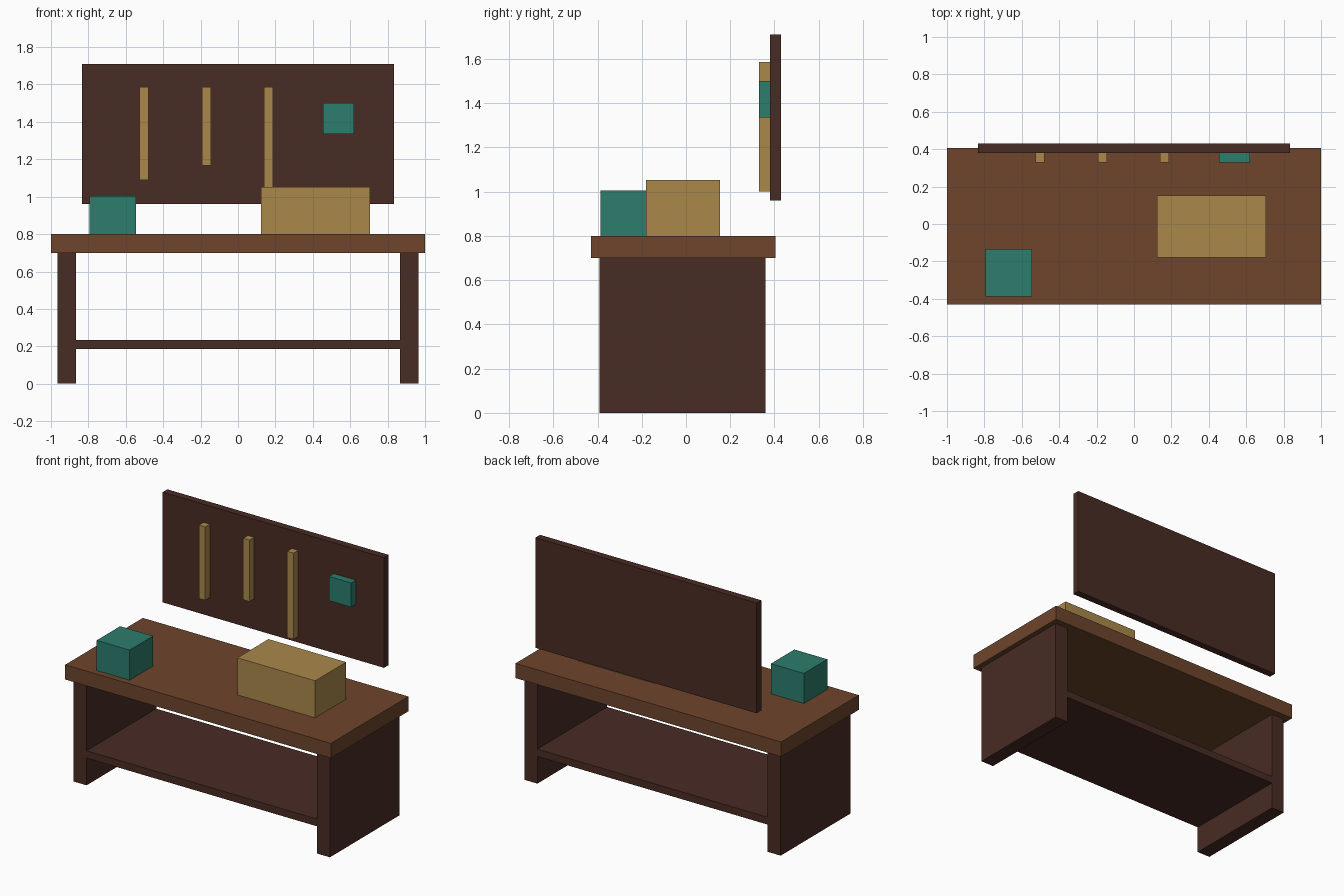
import bpy

if "Cube" in bpy.data.objects:
    bpy.data.objects.remove(bpy.data.objects["Cube"])


def material(name, rgb):
    m = bpy.data.materials.new(name)
    m.diffuse_color = (*rgb, 1.0)
    m.use_nodes = True
    m.node_tree.nodes["Principled BSDF"].inputs["Base Color"].default_value = m.diffuse_color
    return m


BROWN = material("mid_brown_wood", (0.156, 0.060, 0.025))
DARK = material("dark_brown_wood", (0.067, 0.025, 0.018))
TAN = material("tan", (0.40, 0.25, 0.070))
TEAL = material("teal", (0.025, 0.205, 0.150))


def box(name, x, y, z, mat):
    """Axis-aligned box from (min, max) ranges."""
    bpy.ops.mesh.primitive_cube_add(size=1)
    ob = bpy.context.object
    ob.name = ob.data.name = name
    for v in ob.data.vertices:
        v.co = [r[0] if c < 0 else r[1] for c, r in zip(v.co, (x, y, z))]
    ob.data.materials.append(mat)
    return ob


# Bench: top, two slab legs and a lower shelf between them
DEPTH = (-0.39, 0.36)
box("bench_top", (-1.0, 1.0), (-0.43, 0.405), (0.70, 0.80), BROWN)
box("left_leg", (-0.965, -0.867), DEPTH, (0.0, 0.70), DARK)
box("right_leg", (0.867, 0.965), DEPTH, (0.0, 0.70), DARK)
box("lower_shelf", (-0.867, 0.867), DEPTH, (0.185, 0.235), DARK)

# Tool board hovering behind the bench
box("tool_board", (-0.833, 0.833), (0.38, 0.43), (0.96, 1.71), DARK)

# Hanging tools, all level at the top: centre x and lower end
HANG = (0.33, 0.38)
for i, (cx, low) in enumerate([(-0.502, 1.088), (-0.168, 1.168), (0.163, 1.0)], 1):
    box(f"hanging_tool_{i}", (cx - 0.024, cx + 0.024), HANG, (low, 1.587), TAN)
box("hanging_block", (0.455, 0.621), HANG, (1.335, 1.50), TEAL)

# Boxes on the bench top
box("small_box", (-0.793, -0.545), (-0.387, -0.135), (0.80, 1.005), TEAL)
box("large_box", (0.122, 0.707), (-0.18, 0.153), (0.80, 1.052), TAN)
